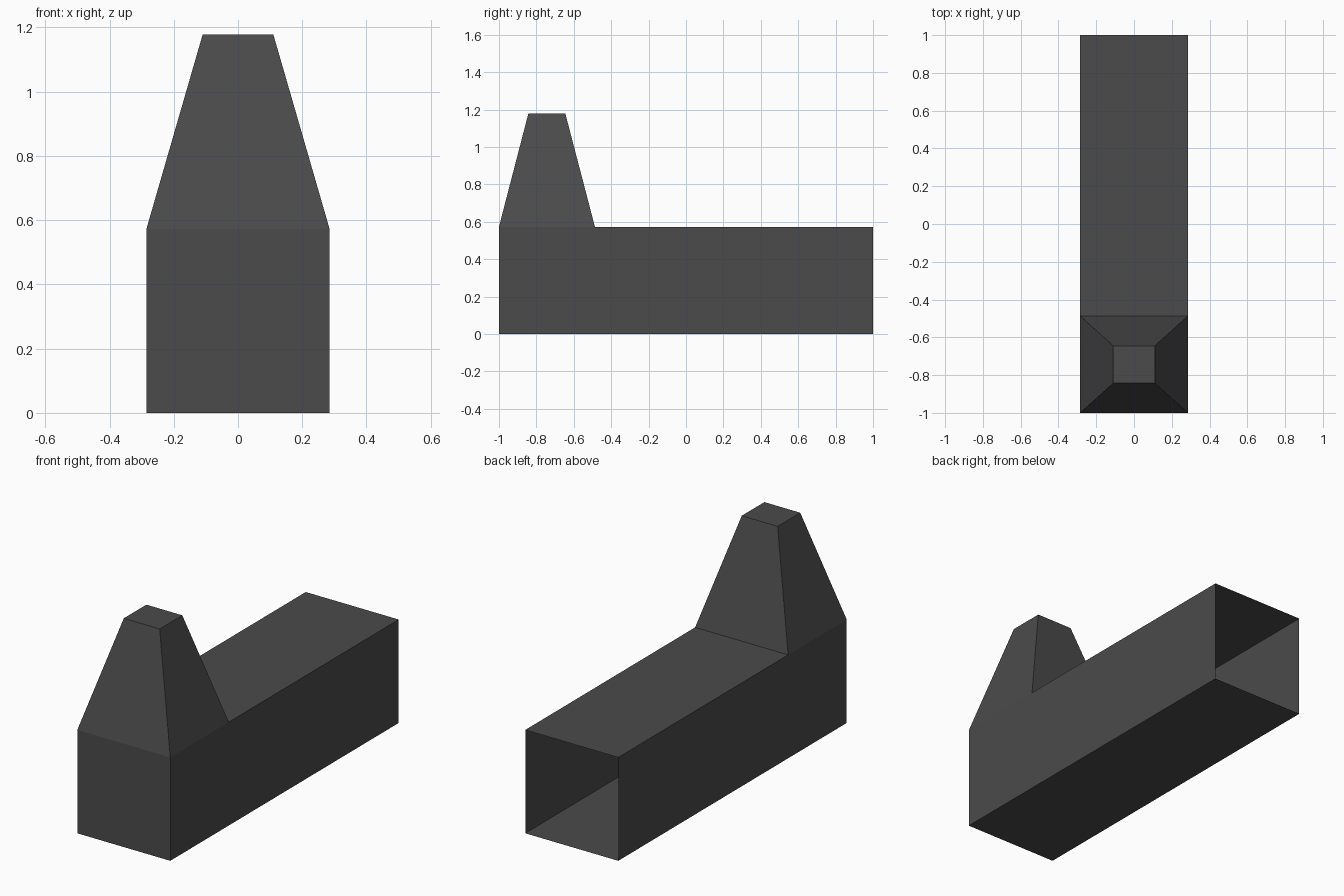
import bpy, bmesh

if "Cube" in bpy.data.objects:
    bpy.data.objects.remove(bpy.data.objects["Cube"])

W, H = 0.285, 0.573          # half width and height of the duct
Y0, Y1, YC = -1.0, 1.0, -0.487  # front, open back, rear edge of the tower
TOP = 1.178

grey = bpy.data.materials.new("dark_grey")
grey.diffuse_color = (0.07, 0.07, 0.07, 1)
grey.use_nodes = True
grey.node_tree.nodes["Principled BSDF"].inputs["Base Color"].default_value = grey.diffuse_color

bm = bmesh.new()


def ring(y):
    """Rectangular cross-section of the duct at depth y."""
    return [bm.verts.new(p) for p in ((-W, y, 0), (W, y, 0), (W, y, H), (-W, y, H))]


# Duct: three sections joined by walls, closed at the front, open at the back
front, mid, back = ring(Y0), ring(YC), ring(Y1)
bm.faces.new(front)
for a, b in ((front, mid), (mid, back)):
    for i in range(4):
        j = (i + 1) % 4
        f = bm.faces.new((a[j], a[i], b[i], b[j]))
        if a is front and i == 2:
            roof = f

# Tapered tower: extrude the front roof panel upward and shrink it
cap = bmesh.ops.extrude_discrete_faces(bm, faces=[roof])["faces"][0]
for v in cap.verts:
    v.co.x = 0.11 if v.co.x > 0 else -0.11
    v.co.y = -0.843 if v.co.y < -0.7 else -0.645
    v.co.z = TOP

bm.normal_update()
mesh = bpy.data.meshes.new("duct_with_tower")
bm.to_mesh(mesh)
bm.free()
mesh.materials.append(grey)
obj = bpy.data.objects.new("duct_with_tower", mesh)
bpy.context.collection.objects.link(obj)
